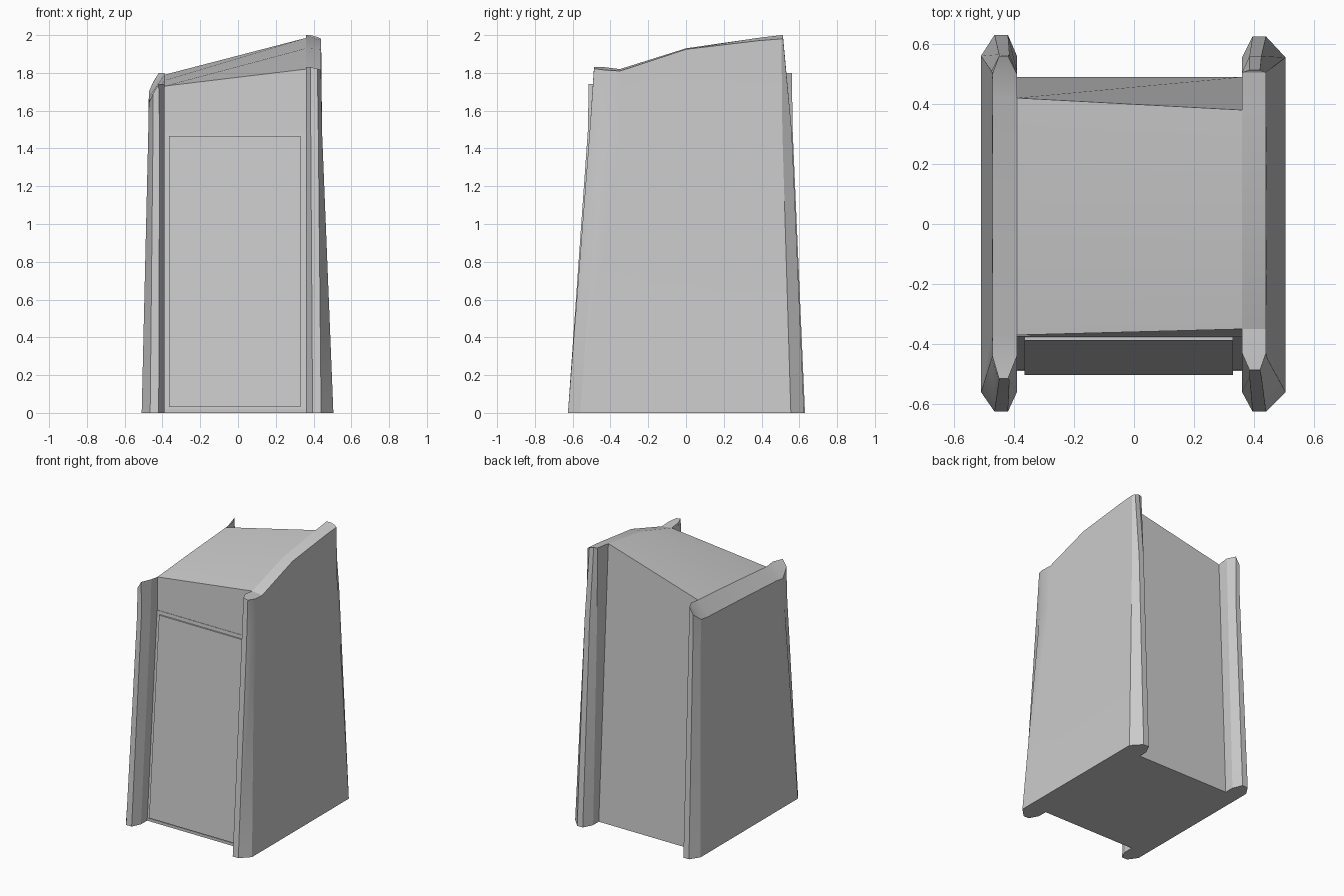
import bpy, bmesh, math

if "Cube" in bpy.data.objects:
    bpy.data.objects.remove(bpy.data.objects["Cube"])


def make(name, verts, faces, smooth=False):
    bm = bmesh.new()
    vs = [bm.verts.new(v) for v in verts]
    for f in faces:
        bm.faces.new([vs[i] for i in f])
    bmesh.ops.recalc_face_normals(bm, faces=bm.faces)
    me = bpy.data.meshes.new(name)
    bm.to_mesh(me)
    bm.free()
    ob = bpy.data.objects.new(name, me)
    bpy.context.collection.objects.link(ob)
    if smooth:
        bpy.context.view_layer.objects.active = ob
        ob.select_set(True)
        bpy.ops.object.shade_smooth_by_angle(angle=math.radians(20))
        ob.select_set(False)
    return ob


def loft(name, sections, smooth=False):
    """Join closed sections of equal length and cap both ends."""
    n = len(sections[0])
    verts = [p for s in sections for p in s]
    faces = [(k*n+i, k*n+(i+1) % n, (k+1)*n+(i+1) % n, (k+1)*n+i)
             for k in range(len(sections)-1) for i in range(n)]
    faces += [tuple(range(n)), tuple(range(len(verts)-n, len(verts)))]
    return make(name, verts, faces, smooth)


def wall(name, inner, levels, mids):
    """Side wall with chamfered ends; each level is
    (outer x, tip outer x, tip inner x, tip ys, shoulder ys, outer zs, inner zs)."""
    verts, n = [], 14
    for xo, xto, xti, ty, sy, zo, zi in levels:
        ys = [sy[0], *mids, sy[1]]
        out = [(xo, y, z) for y, z in zip(ys, zo)]
        inn = [(inner, y, z) for y, z in zip(ys, zi)]
        verts += out + [(xto, ty[1], (zo[4]+zi[4])/2), (xti, ty[1], zi[4])]
        verts += inn[::-1] + [(xti, ty[0], zi[0]), (xto, ty[0], (zo[0]+zi[0])/2)]
    faces = [(k*n+i, k*n+(i+1) % n, (k+1)*n+(i+1) % n, (k+1)*n+i)
             for k in range(len(levels)-1) for i in range(n)]
    for b in (0, (len(levels)-1)*n):
        faces += [(b+i, b+i+1, b+10-i, b+11-i) for i in range(4)]
        faces += [(b+4, b+5, b+6, b+7), (b, b+11, b+12, b+13)]
    return make(name, verts, faces, True)


flat, knee = [0]*5, [1.49]*5

# Low side wall, left
wall("left_wall", -0.39, [
    (-0.51, -0.465, -0.42, (-0.625, 0.63), (-0.56, 0.56), flat, flat),
    (-0.475, -0.45, -0.415, (-0.52, 0.565), (-0.45, 0.51), knee, knee),
    (-0.472, -0.45, -0.42, (-0.515, 0.56), (-0.44, 0.50),
     [1.64, 1.65, 1.67, 1.69, 1.70], [1.74, 1.73, 1.76, 1.79, 1.80]),
], (-0.37, 0, 0.42))

# Tall side wall, right
wall("right_wall", 0.36, [
    (0.505, 0.44, 0.395, (-0.625, 0.625), (-0.56, 0.555), flat, flat),
    (0.445, 0.425, 0.385, (-0.51, 0.56), (-0.45, 0.51), knee, knee),
    (0.44, 0.42, 0.385, (-0.487, 0.513), (-0.43, 0.505),
     [1.815, 1.81, 1.925, 1.97, 1.98], [1.83, 1.82, 1.93, 1.985, 2.0]),
], (-0.35, 0, 0.38))


# Cabinet core with sloping roof, between the walls
def core(x, yf, zf, zm, yb, zb):
    return [(x, -0.44, 0), (x, -0.372, 1.49), (x, yf, zf),
            (x, 0, zm), (x, yb, zb), (x, 0.49, 0)]


loft("cabinet_core", [core(-0.39, -0.37, 1.73, 1.76, 0.42, 1.79),
                      core(0.36, -0.35, 1.82, 1.93, 0.38, 1.985)], True)


# Leaning door panel and floor sill
def extrude(name, x0, x1, profile):
    return loft(name, [[(x, y, z) for y, z in profile] for x in (x0, x1)])


extrude("door_panel", -0.365, 0.33,
        [(-0.503, 0.03), (-0.388, 1.465), (-0.36, 1.465), (-0.42, 0.03)])
extrude("door_frame", -0.39, 0.36,
        [(-0.487, 0.02), (-0.375, 1.49), (-0.35, 1.49), (-0.42, 0.02)])
extrude("sill", -0.39, 0.36,
        [(-0.49, 0), (-0.49, 0.02), (-0.40, 0.02), (-0.40, 0)])
